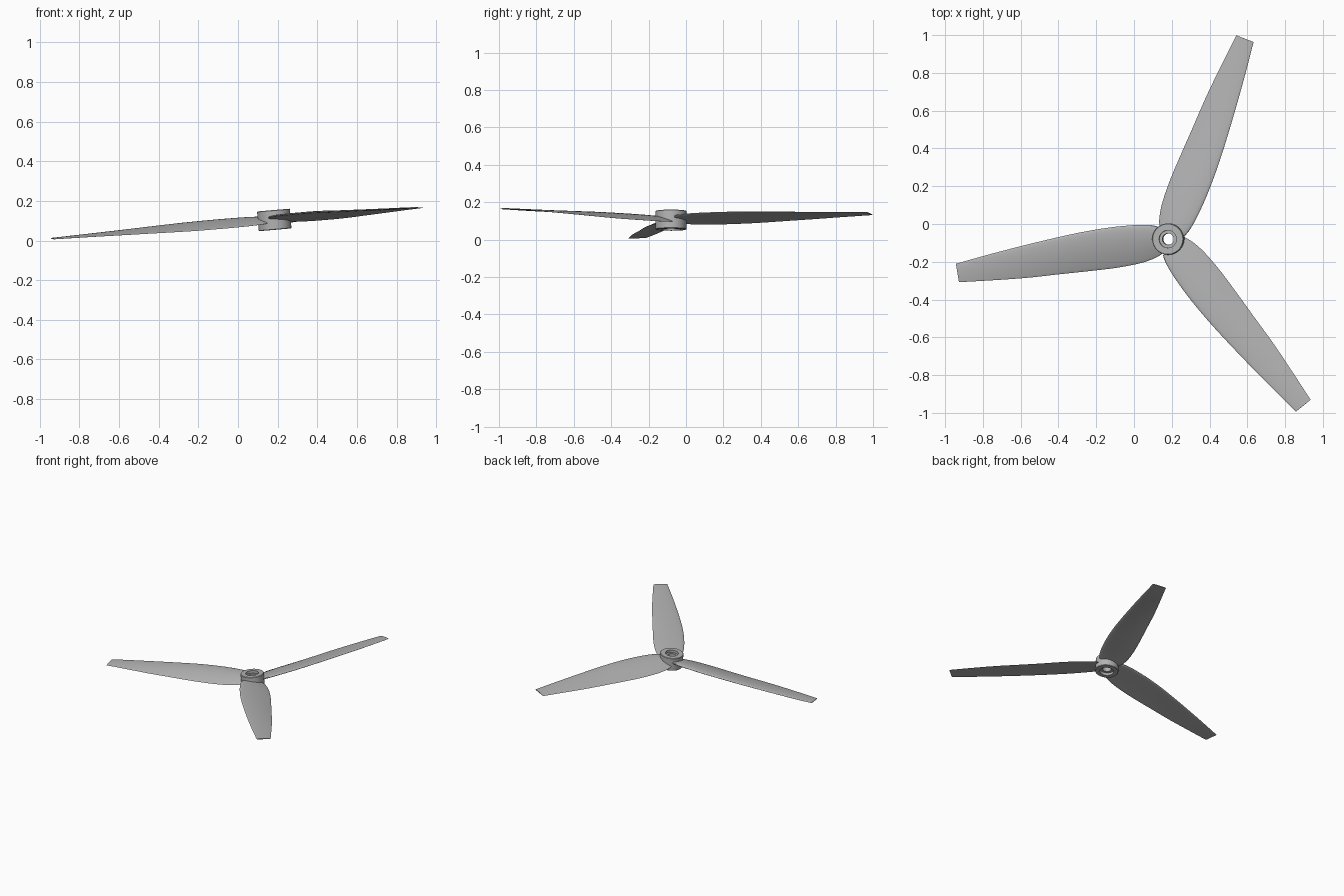
import bpy, bmesh, math
from mathutils import Matrix

if "Cube" in bpy.data.objects:
    bpy.data.objects.remove(bpy.data.objects["Cube"])

grey = bpy.data.materials.new("light_grey")
grey.diffuse_color = (0.45, 0.45, 0.45, 1)
grey.use_nodes = True
grey.node_tree.nodes["Principled BSDF"].inputs["Base Color"].default_value = grey.diffuse_color

# Tilted frame of the whole rotor
FRAME = Matrix.Translation((0.183, -0.08, 0.104)) @ Matrix.Rotation(math.radians(-4.87), 4, 'Y')


def make_object(name, bm, matrix, angle):
    bmesh.ops.recalc_face_normals(bm, faces=bm.faces)
    bm.transform(matrix)
    mesh = bpy.data.meshes.new(name)
    bm.to_mesh(mesh)
    bm.free()
    mesh.materials.append(grey)
    obj = bpy.data.objects.new(name, mesh)
    bpy.context.collection.objects.link(obj)
    bpy.ops.object.select_all(action='DESELECT')
    obj.select_set(True)
    bpy.context.view_layer.objects.active = obj
    bpy.ops.object.shade_smooth_by_angle(angle=math.radians(angle))
    return obj


def spline(rows, steps):
    """Smooth curve through rows of numbers."""
    out = []
    for i in range(len(rows) - 1):
        a, b, c, d = (rows[min(max(i + k, 0), len(rows) - 1)] for k in (-1, 0, 1, 2))
        for s in range(steps):
            t = s / steps
            out.append([0.5 * (2 * q + (r - p) * t + (2 * p - 5 * q + 4 * r - w) * t * t
                               + (3 * q - p - 3 * r + w) * t ** 3)
                        for p, q, r, w in zip(a, b, c, d)])
    out.append(list(rows[-1]))
    return out


# Hub: lathed ring with a stepped bore, (radius, height)
profile = [(0.046, 0.050), (0.080, 0.050), (0.083, 0.047), (0.083, -0.047), (0.080, -0.050),
           (0.050, -0.050), (0.050, -0.030), (0.030, -0.030), (0.030, 0.030), (0.046, 0.030)]
SIDES = 48
bm = bmesh.new()
rings = []
for k in range(SIDES):
    a = math.tau * k / SIDES
    rings.append([bm.verts.new((r * math.cos(a), r * math.sin(a), z)) for r, z in profile])
for k in range(SIDES):
    p, q = rings[k], rings[(k + 1) % SIDES]
    for j in range(len(profile)):
        n = (j + 1) % len(profile)
        bm.faces.new((p[j], q[j], q[n], p[n]))
make_object("hub", bm, FRAME, 30)

# Blade stations: radius, high edge, low edge, half rise, thickness
stations = [
    (0.048, -0.076, 0.072, 0.014, 0.020),
    (0.090, -0.090, 0.088, 0.018, 0.020),
    (0.170, -0.102, 0.102, 0.021, 0.019),
    (0.300, -0.110, 0.106, 0.022, 0.018),
    (0.450, -0.109, 0.100, 0.021, 0.016),
    (0.600, -0.101, 0.092, 0.017, 0.014),
    (0.780, -0.087, 0.083, 0.012, 0.011),
    (0.960, -0.070, 0.067, 0.007, 0.009),
    (1.136, -0.050, 0.049, 0.003, 0.006),
]
CHORD = 12


def section(r, high, low, rise, thick):
    """Closed, slightly cambered aerofoil loop."""
    us = [(1 - math.cos(math.pi * k / CHORD)) / 2 for k in range(CHORD + 1)]
    path = [(u, 1) for u in us] + [(u, -1) for u in us[-2:0:-1]]
    pts = []
    for u, side in path:
        bulge = 2.6 * math.sqrt(u) * (1 - u)
        half = 0.5 * thick * (0.12 + 0.88 * bulge) if 0 < u < 1 else 0
        camber = 0.35 * rise * 4 * u * (1 - u)
        pts.append((r, high + (low - high) * u, rise * (1 - 2 * u) + camber + side * half))
    return pts


# Three twisted blades
for i in range(3):
    bm = bmesh.new()
    loops = [[bm.verts.new(p) for p in section(*row)] for row in spline(stations, 4)]
    count = len(loops[0])
    for p, q in zip(loops, loops[1:]):
        for j in range(count):
            n = (j + 1) % count
            bm.faces.new((p[j], p[n], q[n], q[j]))
    bm.faces.new(loops[0])
    bm.faces.new(loops[-1])
    turn = Matrix.Rotation(math.radians(69.1 + 120 * i), 4, 'Z')
    make_object(f"blade_{i + 1}", bm, FRAME @ turn, 40)
